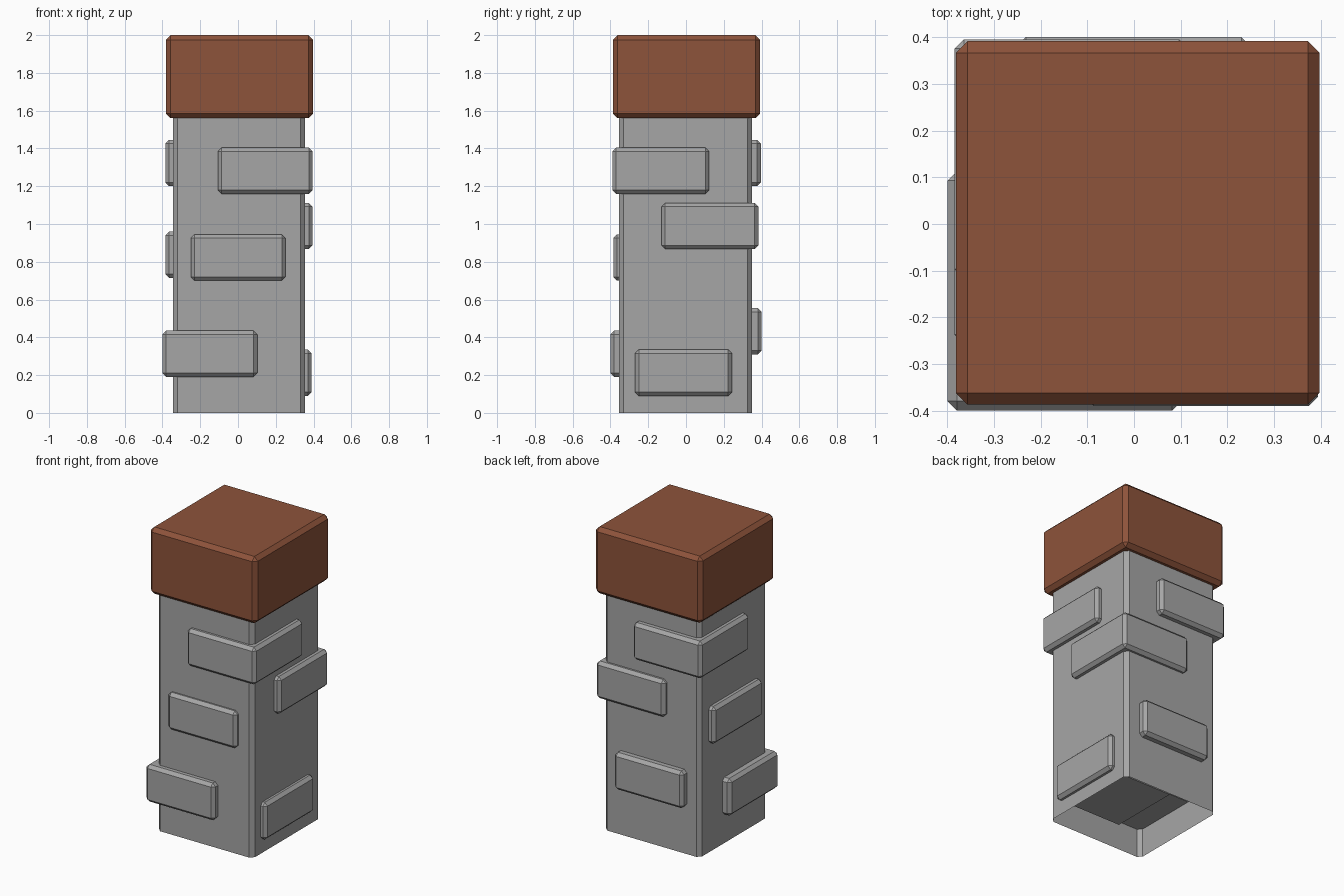
import bpy, bmesh

if "Cube" in bpy.data.objects:
    bpy.data.objects.remove(bpy.data.objects["Cube"])


def material(name, rgb):
    m = bpy.data.materials.new(name)
    m.diffuse_color = (*rgb, 1)
    m.use_nodes = True
    m.node_tree.nodes["Principled BSDF"].inputs["Base Color"].default_value = m.diffuse_color
    return m


stone = material("grey stone", (0.38, 0.38, 0.38))
clay = material("red brown clay", (0.27, 0.087, 0.043))


def box(name, lo, hi, mat, bevel=0.025, tube=False):
    """Chamfered box; a tube has no ends and only its upright edges are cut."""
    bm = bmesh.new()
    bmesh.ops.create_cube(bm, size=1)
    for v in bm.verts:
        v.co = [(lo[i] + hi[i]) / 2 + v.co[i] * (hi[i] - lo[i]) for i in range(3)]
    edges = bm.edges[:]
    if tube:
        edges = [e for e in edges if abs(e.verts[0].co.z - e.verts[1].co.z) > 0.1]
    bmesh.ops.bevel(bm, geom=edges, offset=bevel, segments=1, affect='EDGES')
    bm.normal_update()
    if tube:
        ends = [f for f in bm.faces if abs(f.normal.z) > 0.9]
        bmesh.ops.delete(bm, geom=ends, context='FACES_ONLY')
    me = bpy.data.meshes.new(name)
    bm.to_mesh(me)
    bm.free()
    me.materials.append(mat)
    ob = bpy.data.objects.new(name, me)
    bpy.context.collection.objects.link(ob)
    return ob


# Hollow shaft, open underneath
box("shaft", (-0.345, -0.355, 0), (0.355, 0.35, 1.58), stone, tube=True)

# Cap block
box("cap", (-0.382, -0.387, 1.56), (0.398, 0.392, 2.0), clay)

# Protruding stones: lowest x, y, z corner of each square block
stones = {
    "front_left_stone": (-0.40, -0.40, 0.19),
    "front_stone": (-0.25, -0.385, 0.70),
    "front_right_stone": (-0.107, -0.39, 1.16),
    "right_stone": (-0.112, -0.27, 0.09),
    "back_right_stone": (-0.107, -0.13, 0.867),
    "back_left_stone": (-0.385, -0.117, 1.20),
    "left_stone": (-0.385, -0.257, 0.715),
    "back_stone": (-0.252, -0.112, 0.31),
}
for name, (x, y, z) in stones.items():
    box(name, (x, y, z), (x + 0.502, y + 0.513, z + 0.245), stone, 0.02)
